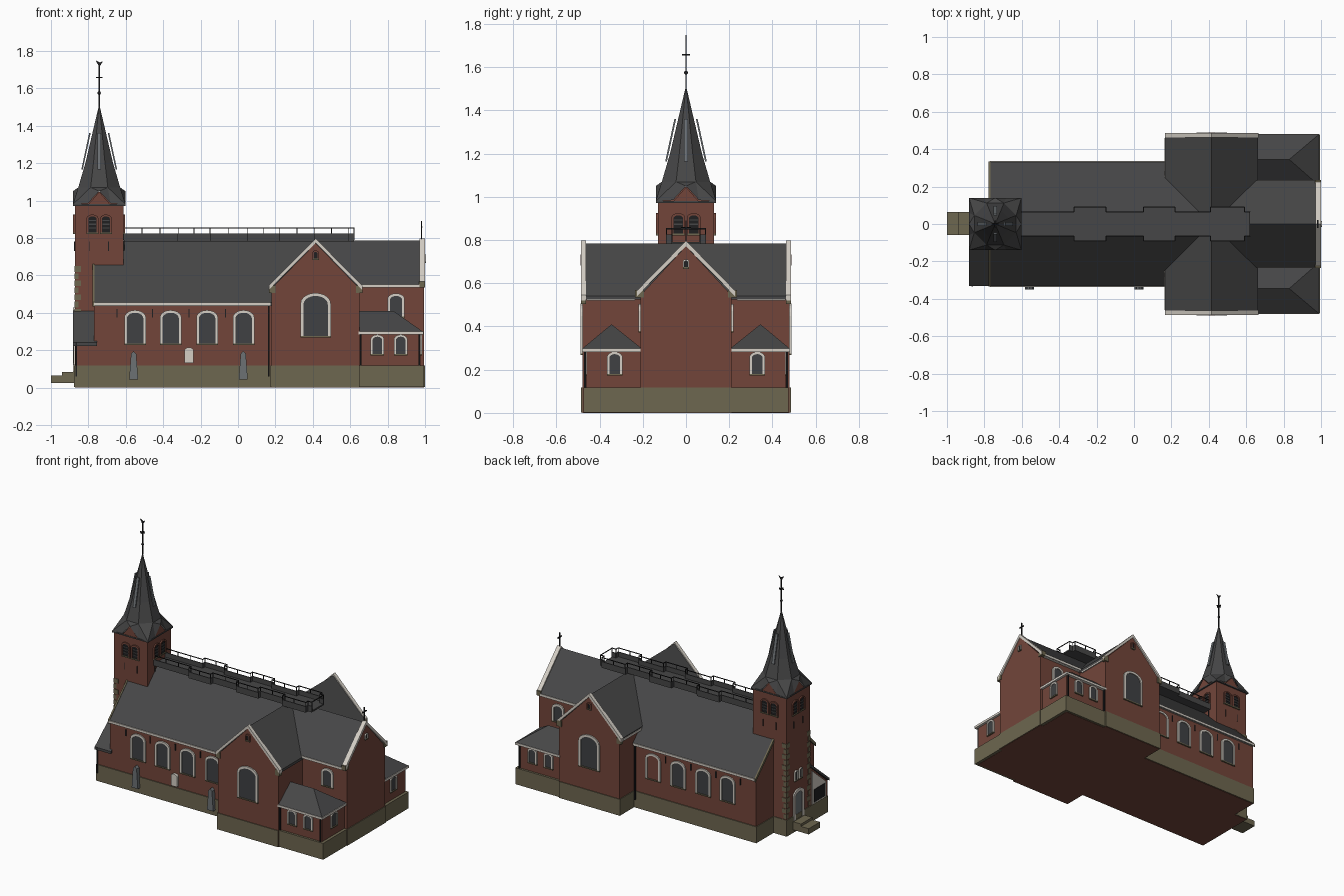
import bpy, bmesh
from math import pi, sin, cos, radians
from mathutils import Vector

cube = bpy.data.objects.get("Cube")
if cube:
    bpy.data.objects.remove(cube, do_unlink=True)


def material(name, r, g, b):
    m = bpy.data.materials.new(name)
    m.use_nodes = True
    m.diffuse_color = (r, g, b, 1)
    bsdf = m.node_tree.nodes["Principled BSDF"]
    bsdf.inputs["Base Color"].default_value = (r, g, b, 1)
    bsdf.inputs["Roughness"].default_value = 0.8
    return m


BRICK = material("red brick", .17, .06, .042)
SLATE = material("dark slate", .062, .062, .063)
STONE = material("olive stone", .155, .135, .08)
CREAM = material("cream trim", .66, .62, .56)
GLASS = material("window glass", .05, .053, .056)
IRON = material("black iron", .014, .014, .015)
GREY = material("grey stone", .15, .165, .175)


def mesh(name, verts, faces, mat, loc=(0, 0, 0), turn=0):
    bm = bmesh.new()
    vs = [bm.verts.new(v) for v in verts]
    for f in faces:
        bm.faces.new([vs[i] for i in f])
    bmesh.ops.recalc_face_normals(bm, faces=bm.faces)
    me = bpy.data.meshes.new(name)
    bm.to_mesh(me)
    bm.free()
    me.materials.append(mat)
    ob = bpy.data.objects.new(name, me)
    ob.location = loc
    ob.rotation_euler.z = turn
    bpy.context.collection.objects.link(ob)
    return ob


def boxes(name, mat, *extents):
    """Several boxes (x0, x1, y0, y1, z0, z1) in one object."""
    verts, faces = [], []
    for x0, x1, y0, y1, z0, z1 in extents:
        n = len(verts)
        verts += [(x, y, z) for x in (x0, x1) for y in (y0, y1) for z in (z0, z1)]
        for f in ((0, 1, 3, 2), (4, 5, 7, 6), (0, 1, 5, 4), (2, 3, 7, 6), (0, 2, 6, 4), (1, 3, 7, 5)):
            faces.append([n + i for i in f])
    return mesh(name, verts, faces, mat)


def prism(name, mat, pts, axis, a, b, loc=(0, 0, 0), turn=0):
    """Extrude a (horizontal, z) outline along x or y."""
    n = len(pts)
    put = (lambda p, d: (d, *p)) if axis == "x" else (lambda p, d: (p[0], d, p[1]))
    verts = [put(p, d) for d in (a, b) for p in pts]
    faces = [range(n), range(n, 2 * n)]
    faces += [(i, (i + 1) % n, n + (i + 1) % n, n + i) for i in range(n)]
    return mesh(name, verts, faces, mat, loc, turn)


def house(c, w, eave, ridge):
    return [(c - w, 0), (c + w, 0), (c + w, eave), (c, ridge), (c - w, eave)]


def chevron(c, w, eave, ridge, t):
    return [(c - w, eave), (c, ridge), (c + w, eave), (c + w, eave - t), (c, ridge - t), (c - w, eave - t)]


def arch(w, z0, z1, steps=10):
    rise = w * .35
    pts = [(-w / 2, z0)]
    for i in range(steps + 1):
        a = pi - pi * i / steps
        pts.append((w / 2 * cos(a), z1 - rise + rise * sin(a)))
    return pts + [(w / 2, z0)]


def window(name, loc, side, w, z0, z1, frame=CREAM, pane=GLASS, edge=.014):
    """Arched pane and surround; side counts quarter turns from the front."""
    turn = side * pi / 2
    loc = (*loc, 0)
    prism(name + "_pane", pane, arch(w, z0, z1), "y", -.003, .002, loc, turn)
    inner, outer = arch(w, z0, z1), arch(w + 2 * edge, z0, z1 + edge)
    n = len(inner)
    prism(name + "_surround", frame, outer + inner[::-1], "y", -.009, .002, loc, turn)
    prism(name + "_sill", STONE, [(-w / 2 - edge, z0 - .008), (w / 2 + edge, z0 - .008),
          (w / 2 + edge, z0), (-w / 2 - edge, z0)], "y", -.009, .002, loc, turn)


RIDGE = .785
TX = -.742          # tower axis
CX = .415           # transept axis

# Brick bodies
prism("nave_walls", BRICK, house(0, .32, .445, .765), "x", -.77, CX)
prism("transept_walls", BRICK, house(CX, .235, .53, .772), "y", -.48, .48)
prism("choir_walls", BRICK, house(0, .21, .545, .772), "x", CX, .995)
boxes("tower_walls", BRICK, (TX - .13, TX + .13, -.13, .13, 0, .98))
for s in (-1, 1):
    y0, y1 = sorted((s * .2, s * .46))
    boxes("chapel_walls", BRICK, (.6, .975, y0, y1, 0, .29))

# Stone plinths
boxes("plinth", STONE, (-.775, .18, -.326, .326, .002, .117), (.175, .65, -.485, .485, .002, .117),
      (.6, 1, -.214, .214, .002, .117), (.6, .995, -.475, .475, .002, .117),
      (-.877, -.6, -.134, .134, .002, .117), (-.877, -.75, -.326, 0, .002, .117))
boxes("entrance_steps", STONE, (-1, -.87, -.06, .065, .025, .065), (-.94, -.87, -.06, .065, .06, .082))

# Main roofs
prism("nave_roof", SLATE, chevron(0, .333, .455, RIDGE, .018), "x", -.768, CX)
prism("transept_roof", SLATE, chevron(CX, .248, .542, RIDGE, .018), "y", -.465, .465)
prism("choir_roof", SLATE, chevron(0, .232, .552, RIDGE, .018), "x", CX, .975)
prism("nave_coping", STONE, chevron(0, .335, .458, RIDGE + .004, .024), "x", -.777, -.766)
prism("choir_coping", CREAM, chevron(0, .228, .565, .797, .026), "x", .97, 1)
boxes("gable_cross", IRON, (.979, .985, -.003, .003, .79, .89), (.978, .986, -.022, .022, .855, .861))

for s in (-1, 1):
    a, b = sorted((s * .462, s * .487))
    prism("transept_coping", CREAM, chevron(CX, .25, .545, .797, .024), "y", a, b)
    boxes("transept_kneelers", STONE, (.165, .2, a, b, .505, .545), (.63, .665, a, b, .505, .545))
    a, b = sorted((s * .195, s * .235))
    boxes("choir_kneeler", STONE, (.968, 1, a, b, .535, .568))
    # Eaves gutters
    a, b = sorted((s * .32, s * .338))
    boxes("nave_gutter", CREAM, (-.77, .175, a, b, .44, .456))
    a, b = sorted((s * .208, s * .236))
    boxes("choir_gutter", CREAM, (.66, .97, a, b, .535, .552))
    for x in (.172, .65):
        a, b = sorted((s * .235, s * .46))
        boxes("transept_gutter", CREAM, (x - .008, x + .008, a, b, .52, .536))
    # Hipped side chapel roof
    a, b, m = s * .205, s * .48, s * .345
    mesh("chapel_roof", [(.64, a, .298), (.99, a, .298), (.99, b, .298), (.64, b, .298), (.64, m, .41), (.83, m, .41)],
         [(0, 1, 5, 4), (1, 2, 5), (2, 3, 4, 5), (0, 4, 3), (0, 1, 2, 3)], SLATE)
    a, b = sorted((s * .205, s * .482))
    boxes("chapel_gutter", CREAM, (.645, .992, a, b, .283, .299))
    # Downpipes
    for x, y, top in ((.165, .332, .45), (.655, .468, .29), (.968, .468, .29)):
        boxes("downpipe", IRON, (x - .004, x + .004, s * y - .004, s * y + .004, .06, top))

# Windows on both long sides
for side, s in ((0, -1), (2, 1)):
    for x in (-.55, -.36, -.165, .03):
        blind = s > 0 and x > 0
        window("nave_window", (x, s * .32), side, .088, .235, .4, pane=BRICK if blind else GLASS)
        boxes("wall_anchor", IRON, (x - .1, x - .095, s * .322 - .003, s * .322 + .003, .375, .42))
    window("transept_window", (CX, s * .48), side, .13, .275, .49, edge=.016)
    window("transept_slit", (CX, s * .48), side, .018, .69, .725, BRICK, IRON, .008)
    window("choir_window", (.845, s * .21), side, .065, .38, .49)
    for x in (.745, .87):
        window("chapel_window", (x, s * .46), side, .05, .18, .272, edge=.011)
    window("chapel_end_window", (.975, s * .33), 1, .05, .18, .272, edge=.011)
window("choir_slit", (.995, 0), 1, .018, .675, .705, CREAM, IRON, .006)

# Tower belfry openings, slits and anchors
for side in range(4):
    n = Vector((sin(side * pi / 2), -cos(side * pi / 2)))
    u = Vector((-n.y, n.x))
    for k in (-1, 1):
        window("belfry_opening", Vector((TX, 0)) + n * .13 + u * k * .036, side, .044, .83, .915, BRICK, IRON, .01)
        for z in (.85, .87, .89):
            prism("louvre", SLATE, [(-.019, z), (.019, z), (.019, z + .006), (-.019, z + .006)], "y", -.007, 0,
                  (*(Vector((TX, 0)) + n * .13 + u * k * .036), 0), side * pi / 2)
        prism("tower_anchor", IRON, [(-.002, .73), (.002, .73), (.002, .78), (-.002, .78)], "y", -.004, 0,
              (*(Vector((TX, 0)) + n * .13 + u * k * .05), 0), side * pi / 2)

# Corner stones on the tower's entrance side
for i in range(14):
    z, d = .125 + i * .038, (.022, .036)[i % 2]
    for s in (-1, 1):
        a, b = sorted((s * .133, s * (.133 - d)))
        boxes("corner_stone", STONE, (TX - .133, TX - .133 + d, a, b, z, z + .03))

# Entrance door and small windows above it
window("door", (TX - .13, 0), 3, .075, .085, .27, pane=GREY, edge=.022)
for y in (-.025, .025):
    window("entrance_window", (TX - .13, y), 3, .022, .36, .42, edge=.008)

# Porch lean-to beside the tower
prism("porch_walls", BRICK, [(-.32, 0), (-.1, 0), (-.1, .41), (-.13, .39), (-.32, .225)], "x", -.872, -.76)
prism("porch_roof", SLATE, [(-.332, .24), (-.128, .412), (-.128, .392), (-.332, .222)], "x", -.882, -.755)
prism("porch_panel", CREAM, [(-.3, .12), (-.15, .12), (-.15, .355), (-.3, .228)], "x", -.879, -.87)
boxes("porch_gate", IRON, (-.882, -.87, -.285, -.165, .13, .22))
boxes("porch_downpipe", IRON, (-.868, -.86, -.334, -.326, .06, .24))

# Broached octagonal spire with a gablet on each side
E, W = .14, .06
verts, faces = [], []
for k in range(4):
    c, s = round(cos(k * pi / 2)), round(sin(k * pi / 2))
    for r, t, z in ((E, -E, .98), (E, -W, .985), (E, 0, 1.05), (E, W, .985),
                    (.112, -.046, 1.07), (.112, .046, 1.07), (.074, -.031, 1.2), (.074, .031, 1.2)):
        verts.append((r * c - t * s, r * s + t * c, z))
    n, q = k * 8, (k * 8 + 8) % 32
    faces += [(n, n + 1, n + 4), (n + 1, n + 2, n + 4), (n + 2, n + 5, n + 4), (n + 2, n + 3, n + 5),
              (n + 3, q, n + 5), (q, q + 4, n + 5), (n + 4, n + 5, n + 7, n + 6),
              (n + 5, q + 4, q + 6, n + 7), (n + 6, n + 7, 32), (n + 7, q + 6, 32)]
    prism("spire_ladder", GREY, [(.088, 1.165), (.096, 1.165), (.054, 1.36), (.046, 1.36)], "y", -.01, .01,
          (TX, 0, 0), k * pi / 2)
verts.append((0, 0, 1.515))
mesh("spire", verts, faces, SLATE, (TX, 0, 0))
boxes("spire_eaves", SLATE, (TX - E, TX + E, -E, E, .972, .981))
for k in range(2):
    prism("spire_gablet", BRICK, [(-W, .978), (W, .978), (0, 1.046)], "y", -.137, .137, (TX, 0, 0), k * pi / 2)

# Weather vane
boxes("vane", IRON, (TX - .003, TX + .003, -.003, .003, 1.5, 1.73), (TX - .018, TX + .018, -.003, .003, 1.655, 1.661),
      (TX - .003, TX + .003, -.018, .018, 1.655, 1.661))
prism("vane_bird", IRON, [(-.02, 1.75), (-.004, 1.722), (.006, 1.722), (.02, 1.745), (.004, 1.738)], "y", -.002, .002, (TX, 0, 0))
bpy.ops.mesh.primitive_uv_sphere_add(segments=12, ring_count=8, radius=.009, location=(TX, 0, 1.575))
ball = bpy.context.object
ball.name = "vane_ball"
ball.data.materials.append(IRON)
bpy.ops.object.shade_smooth_by_angle(angle=radians(40))

# Ridge walkway with side panels and railings
floor, panels, rails = [], [], []
N, B = .065, .09
for x0, x1, w in ((-.61, -.32, N), (-.32, -.15, B), (-.15, .05, N), (.05, .22, B), (.22, .41, N), (.41, .59, B), (.59, .62, N)):
    floor.append((x0, x1, -w, w, .782, .792))
    for s in (-1, 1):
        y = s * w
        panels.append((x0, x1, y - .003, y + .003, .782, .825))
        rails.append((x0, x1, y - .002, y + .002, .85, .855))
        count = max(1, round((x1 - x0) / .09))
        for i in range(count + 1):
            x = x0 + (x1 - x0) * i / count
            rails.append((x - .002, x + .002, y - .002, y + .002, .79, .855))
        if w == B:
            a, b = sorted((s * N, s * B))
            for x in (x0, x1):
                panels.append((x - .003, x + .003, a, b, .782, .825))
                rails.append((x - .002, x + .002, a, b, .85, .855))
rails.append((.617, .621, -N, N, .85, .855))
boxes("walkway_floor", SLATE, *floor)
boxes("walkway_panels", SLATE, *panels)
boxes("walkway_rails", IRON, *rails)

# Memorial stones and plaque along the front wall
for x in (-.558, .028):
    prism("memorial_stone", GREY, [(-.024, .042), (.024, .042), (.014, .18), (0, .195), (-.014, .18)], "y", -.35, -.32, (x, 0, 0))
prism("wall_plaque", CREAM, arch(.048, .13, .215), "y", -.338, -.318, (-.262, 0, 0))
